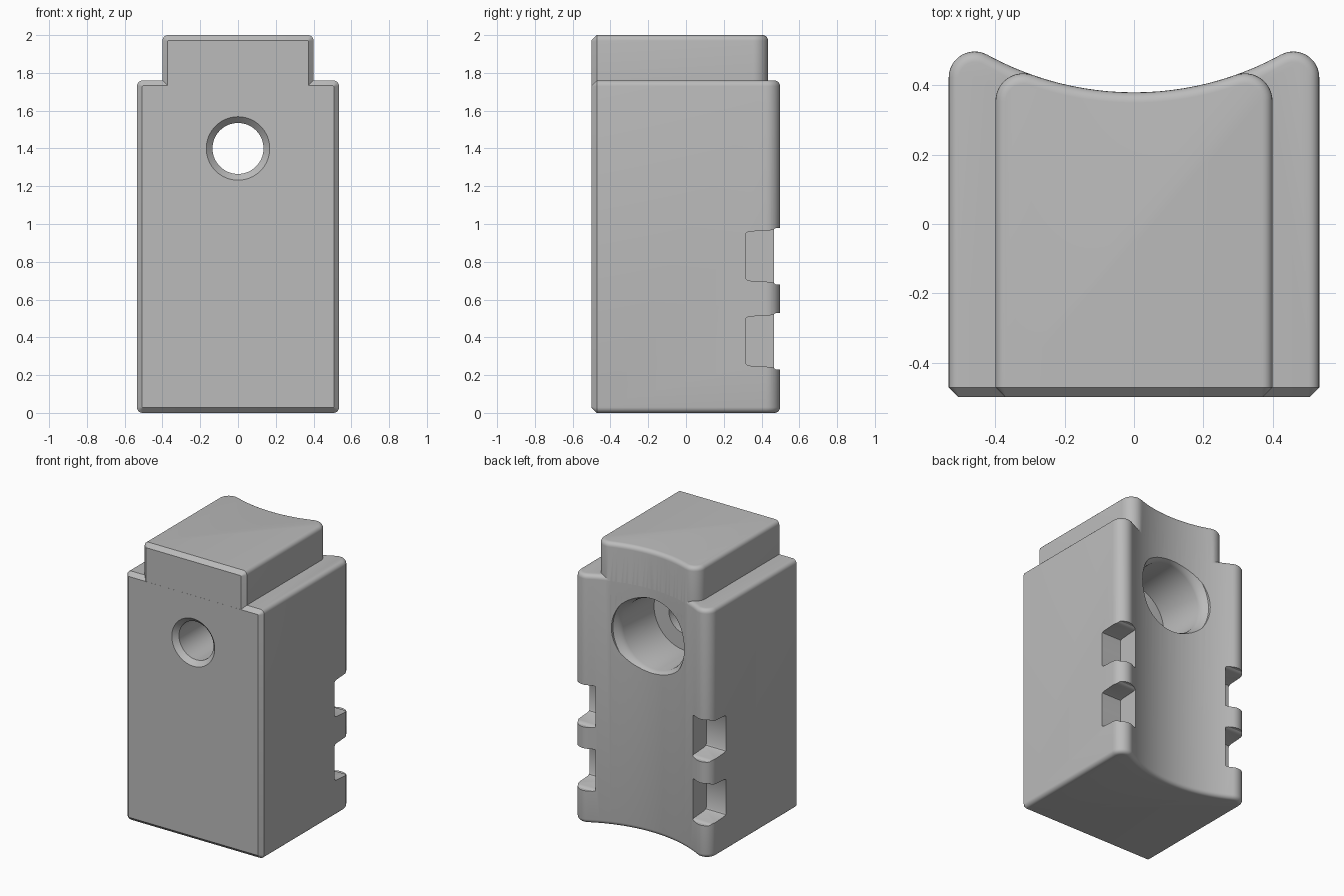
import bpy, bmesh
from math import pi, sin, cos, atan2, sqrt, radians

if "Cube" in bpy.data.objects:
    bpy.data.objects.remove(bpy.data.objects["Cube"])

grey = bpy.data.materials.new("plain grey")
grey.use_nodes = True
grey.diffuse_color = (0.5, 0.5, 0.5, 1)
grey.node_tree.nodes["Principled BSDF"].inputs["Base Color"].default_value = (0.5, 0.5, 0.5, 1)

SCOOP_R, SCOOP_Y = 0.88, 0.38    # radius and lowest point of the hollow back


def make_object(name, bm):
    bmesh.ops.recalc_face_normals(bm, faces=bm.faces)
    mesh = bpy.data.meshes.new(name)
    bm.to_mesh(mesh)
    bm.free()
    mesh.materials.append(grey)
    obj = bpy.data.objects.new(name, mesh)
    bpy.context.collection.objects.link(obj)
    return obj


def extrude(bm, points, direction):
    face = bm.faces.new([bm.verts.new(p) for p in points])
    top = bmesh.ops.extrude_face_region(bm, geom=[face])["geom"]
    bmesh.ops.translate(bm, vec=direction,
                        verts=[v for v in top if isinstance(v, bmesh.types.BMVert)])


def outline(w, r, front):
    """Plan of a block: flat front, rounded rear horns, hollow back."""
    centre_y = SCOOP_Y + SCOOP_R
    cx = w - r
    cy = centre_y - sqrt((SCOOP_R + r) ** 2 - cx ** 2)
    end = atan2(centre_y - cy, -cx)
    half = [(w, front)]
    half += [(cx + r * cos(end * i / 12), cy + r * sin(end * i / 12)) for i in range(13)]
    spread = atan2(cx, centre_y - cy)
    for i in range(11, 0, -1):
        a = spread * i / 12
        half.append((SCOOP_R * sin(a), centre_y - SCOOP_R * cos(a)))
    return half + [(0, SCOOP_Y)] + [(-x, y) for x, y in reversed(half)]


def block(name, w, r, z0, z1, front):
    bm = bmesh.new()
    extrude(bm, [(x, y, z0) for x, y in outline(w, r, front)], (0, 0, z1 - z0))
    bmesh.ops.recalc_face_normals(bm, faces=bm.faces)
    # round the top and bottom rims, except along the front
    rims = [e for e in bm.edges
            if abs(e.verts[0].co.z - e.verts[1].co.z) < 1e-4
            and max(v.co.y for v in e.verts) > front + 0.01]
    bmesh.ops.bevel(bm, geom=rims, offset=0.03, segments=5, profile=0.5,
                    affect='EDGES', clamp_overlap=False)
    # flat chamfer around the front face
    bm.normal_update()
    face = max((f for f in bm.faces if f.normal.y < -0.99), key=lambda f: f.calc_area())
    bmesh.ops.bevel(bm, geom=list(face.edges), offset=0.028, segments=1,
                    affect='EDGES', clamp_overlap=False)
    return make_object(name, bm)


def lathe_y(name, profile, z, steps=64):
    """Closed solid turned about a line along y; profile is (radius, y)."""
    bm = bmesh.new()
    rings = [[bm.verts.new((r * cos(2 * pi * i / steps), y, z + r * sin(2 * pi * i / steps)))
              for i in range(steps)] for r, y in profile]
    for a, b in zip(rings, rings[1:]):
        for i in range(steps):
            j = (i + 1) % steps
            bm.faces.new((a[i], a[j], b[j], b[i]))
    bm.faces.new(rings[0])
    bm.faces.new(rings[-1])
    return make_object(name, bm)


def combine(target, other, operation):
    mod = target.modifiers.new(operation.lower(), 'BOOLEAN')
    mod.operation, mod.object, mod.solver = operation, other, 'EXACT'
    bpy.context.view_layer.objects.active = target
    bpy.ops.object.modifier_apply(modifier=mod.name)
    bpy.data.objects.remove(other)


# main body with the narrower step on top
body = block("body", 0.535, 0.075, 0, 1.76, -0.5)
combine(body, block("top_step", 0.4, 0.08, 1.6, 2.0, -0.4998), 'UNION')

# through hole: chamfered mouth in front, wide counterbore with flared rim behind
bore = [(0.178, -0.51), (0.135, -0.467), (0.135, 0), (0.25, 0), (0.25, 0.345),
        (0.255, 0.365), (0.266, 0.385), (0.285, 0.41), (0.285, 0.6)]
combine(body, lathe_y("hole_cutter", bore, 1.4), 'DIFFERENCE')

# two notches across each rear horn
notch = [(0.315, 0.115), (0.32, 0.124), (0.335, 0.13), (0.45, 0.137),
         (0.463, 0.141), (0.475, 0.149), (0.55, 0.151)]
for side in (-1, 1):
    for z in (0.38, 0.83):
        bm = bmesh.new()
        half = [(side * 0.38, y, z + h) for y, h in notch]
        extrude(bm, half + [(x, y, 2 * z - h) for x, y, h in reversed(half)],
                (side * 0.3, 0, 0))
        combine(body, make_object("notch_cutter", bm), 'DIFFERENCE')

# smooth shading with crisp edges
bpy.ops.object.select_all(action='DESELECT')
body.select_set(True)
bpy.context.view_layer.objects.active = body
bpy.ops.object.shade_smooth_by_angle(angle=radians(30))
